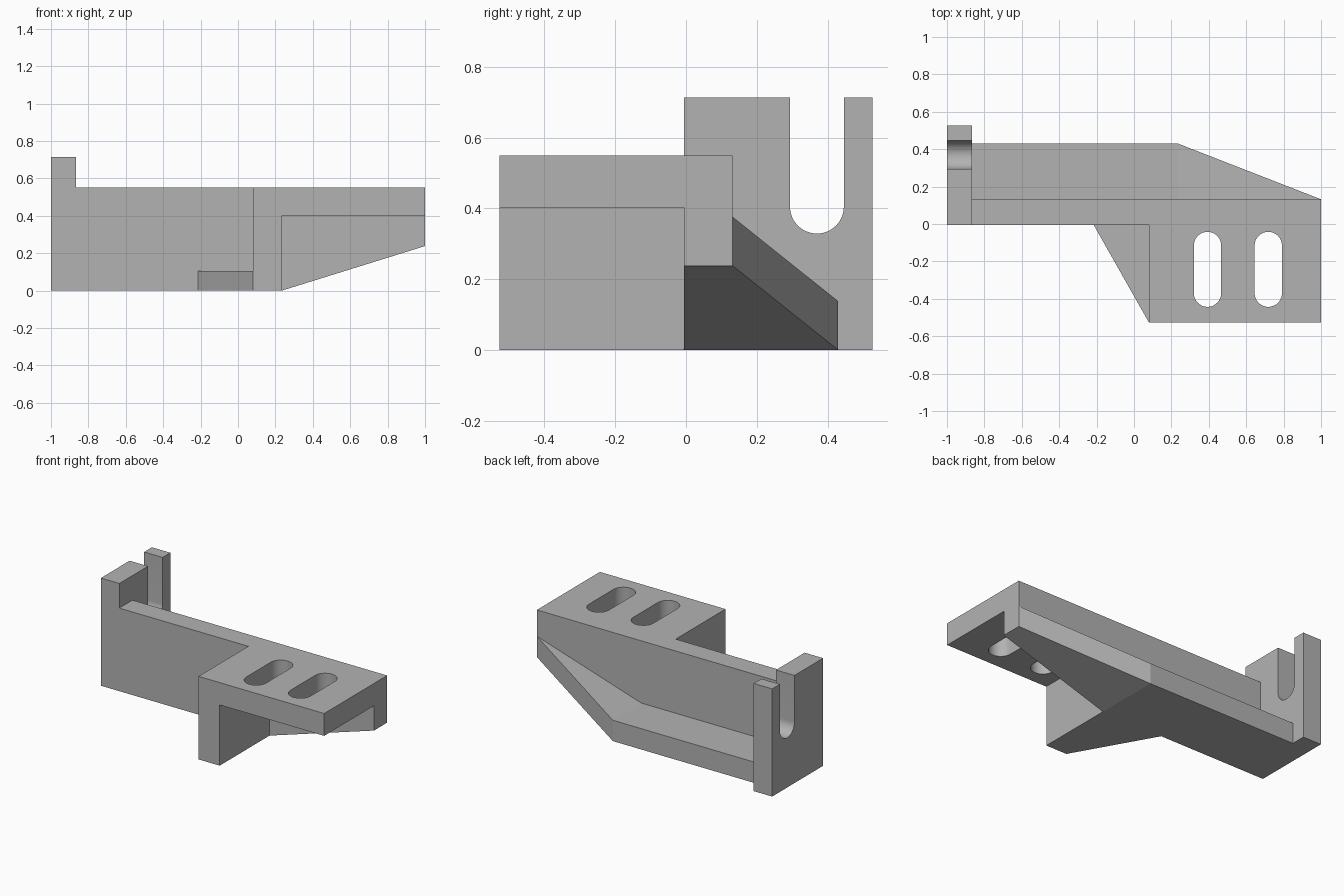
import bpy
import bmesh
from math import radians, pi, sin, cos
from mathutils import Vector

cube = bpy.data.objects.get("Cube")
if cube:
    bpy.data.objects.remove(cube, do_unlink=True)

# Single plain grey
GREY = (0.45, 0.45, 0.45, 1)
grey = bpy.data.materials.new("plain grey")
grey.use_nodes = True
grey.diffuse_color = GREY
grey.node_tree.nodes["Principled BSDF"].inputs["Base Color"].default_value = GREY

# Main dimensions shared between parts
X_END, X_PLATE = -1.0, -0.865          # slotted end plate
X_WEB, X_BEND, X_TIP = 0.08, 0.235, 1.0
Y_ARM, Y_FRONT, Y_WALL, Y_FOOT, Y_BACK = -0.527, -0.006, 0.132, 0.43, 0.527
Z_TOP, Z_ARM, Z_RISE, FOOT_T = 0.55, 0.402, 0.238, 0.138


def arc(cx, cy, r, start, end, steps=24):
    """Points on a circular arc."""
    angles = [start + (end - start) * i / steps for i in range(steps + 1)]
    return [(cx + r * cos(a), cy + r * sin(a)) for a in angles]


def prism(name, profile, axis, low, high, trim=None):
    """Extrude a 2D profile along an axis; optionally trim with a plane."""
    place = {"x": lambda p: (low, p[0], p[1]),
             "y": lambda p: (p[0], low, p[1]),
             "z": lambda p: (p[0], p[1], low)}[axis]
    bm = bmesh.new()
    face = bm.faces.new([bm.verts.new(place(p)) for p in profile])
    moved = bmesh.ops.extrude_face_region(bm, geom=[face])["geom"]
    step = Vector([(high - low) * (a == axis) for a in "xyz"])
    bmesh.ops.translate(bm, vec=step,
                        verts=[v for v in moved if isinstance(v, bmesh.types.BMVert)])
    if trim:
        point, normal = trim
        cut = bmesh.ops.bisect_plane(bm, geom=bm.verts[:] + bm.edges[:] + bm.faces[:],
                                     dist=0.0001, plane_co=point, plane_no=normal,
                                     clear_outer=True)["geom_cut"]
        rim = [e for e in bm.edges if e.is_boundary]
        bmesh.ops.holes_fill(bm, edges=rim)
        bmesh.ops.remove_doubles(bm, verts=bm.verts[:], dist=0.0002)
    bmesh.ops.recalc_face_normals(bm, faces=bm.faces[:])
    mesh = bpy.data.meshes.new(name)
    bm.to_mesh(mesh)
    bm.free()
    mesh.materials.append(grey)
    obj = bpy.data.objects.new(name, mesh)
    bpy.context.collection.objects.link(obj)
    return obj


def activate(obj):
    bpy.ops.object.select_all(action="DESELECT")
    obj.select_set(True)
    bpy.context.view_layer.objects.active = obj


# Upright end plate with a round-bottomed slot open at the top
slot_y, slot_r, slot_z, plate_z = 0.37, 0.076, 0.405, 0.713
end_plate = prism("slotted_end_plate",
                  [(Y_FRONT, 0), (Y_BACK, 0), (Y_BACK, plate_z), (slot_y + slot_r, plate_z)]
                  + arc(slot_y, slot_z, slot_r, 0, -pi)
                  + [(slot_y - slot_r, plate_z), (Y_FRONT, plate_z)],
                  "x", X_END, X_PLATE)

# Long wall whose underside rises toward the tip
prism("main_wall",
      [(X_PLATE, 0), (X_BEND, 0), (X_TIP, Z_RISE), (X_TIP, Z_TOP), (X_PLATE, Z_TOP)],
      "y", Y_FRONT, Y_WALL)

# Rear foot flange, bent upward and tapering to nothing at the tip
taper_normal = Vector((Y_FOOT - Y_WALL, X_TIP - X_BEND, 0)).normalized()
prism("foot_flange",
      [(X_PLATE, 0), (X_BEND, 0), (X_TIP, Z_RISE), (X_TIP, Z_RISE + FOOT_T),
       (X_BEND, FOOT_T), (X_PLATE, FOOT_T)],
      "y", Y_WALL, Y_FOOT, trim=((X_TIP, Y_WALL, 0), taper_normal))

# Front mounting arm: top plate with a vertical web
arm = prism("mounting_arm",
            [(X_WEB, 0), (X_BEND, 0), (X_BEND, Z_ARM), (X_TIP, Z_ARM),
             (X_TIP, Z_TOP), (X_WEB, Z_TOP)],
            "y", Y_ARM, Y_FRONT)

# Two elongated bolt holes through the arm plate
hole_r, hole_front, hole_back = 0.073, -0.37, -0.115
for x in (0.393, 0.718):
    cutter = prism("bolt_slot_cutter",
                   arc(x, hole_back, hole_r, 0, pi) + arc(x, hole_front, hole_r, pi, 2 * pi),
                   "z", Z_ARM - 0.1, Z_TOP + 0.1)
    cutter.hide_render = True
    activate(arm)
    cut = arm.modifiers.new("bolt_slot", "BOOLEAN")
    cut.operation, cut.solver, cut.object = "DIFFERENCE", "EXACT", cutter
    bpy.ops.object.modifier_apply(modifier=cut.name)
    bpy.data.objects.remove(cutter, do_unlink=True)

# Low triangular gusset bracing the web against the wall
prism("web_gusset", [(-0.215, Y_FRONT), (X_WEB, Y_ARM), (X_WEB, Y_FRONT)], "z", 0, 0.106)

# Smooth the rounded slots only
for obj in (end_plate, arm):
    activate(obj)
    bpy.ops.object.shade_smooth_by_angle(angle=radians(30))
